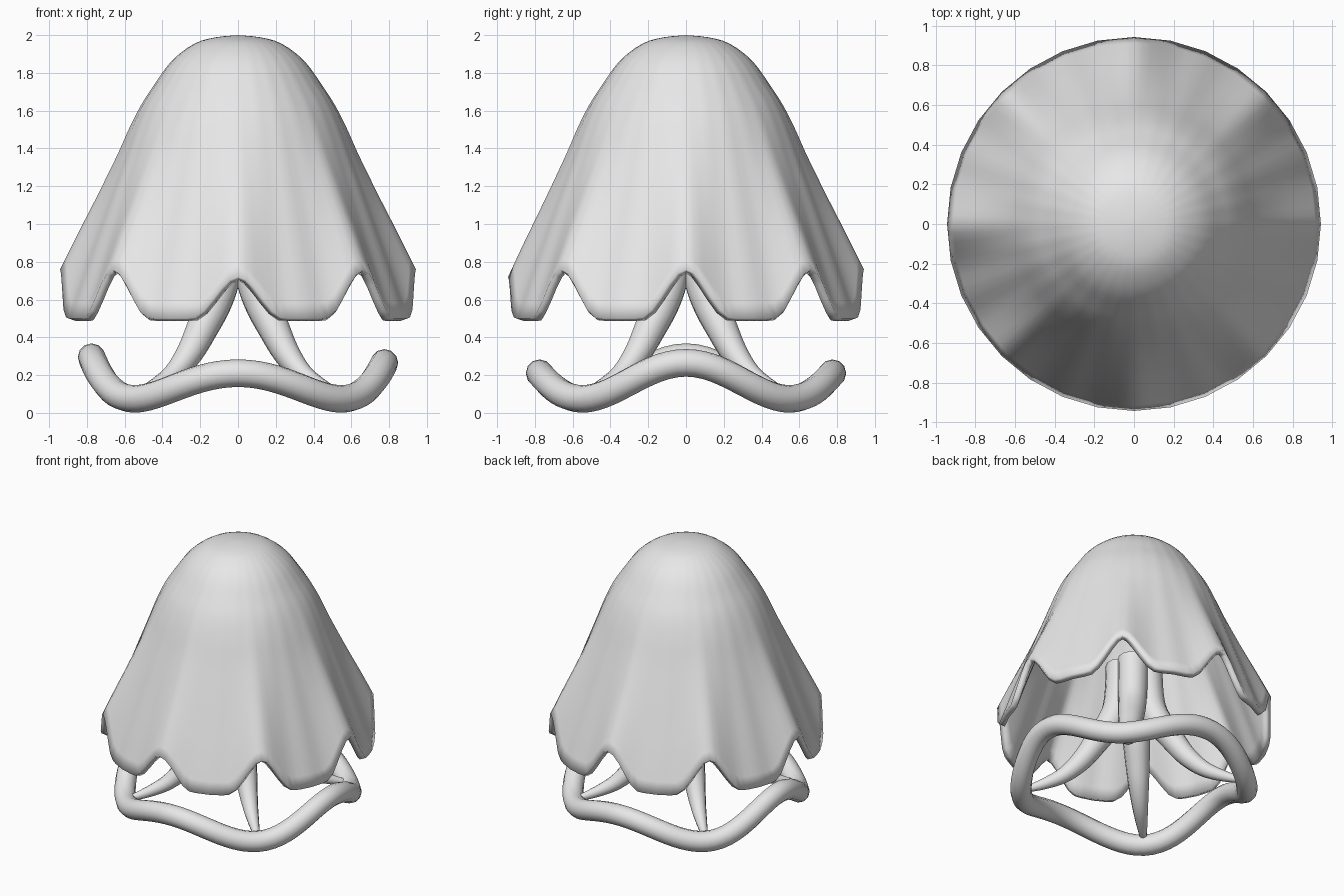
import bpy, bmesh, math
from mathutils import Vector

if "Cube" in bpy.data.objects:
    bpy.data.objects.remove(bpy.data.objects["Cube"])

grey = bpy.data.materials.new("pale_grey")
grey.diffuse_color = (0.8, 0.8, 0.8, 1)
grey.use_nodes = True
grey.node_tree.nodes["Principled BSDF"].inputs["Base Color"].default_value = grey.diffuse_color


def smooth_path(pts, n):
    """Catmull-Rom points through pts, n steps per span."""
    p = [Vector(q) for q in pts]
    p = [2 * p[0] - p[1]] + p + [2 * p[-1] - p[-2]]
    out = []
    for i in range(1, len(p) - 2):
        a, b, c, d = p[i - 1:i + 3]
        for k in range(n):
            t = k / n
            out.append(0.5 * (2 * b + (c - a) * t + (2 * a - 5 * b + 4 * c - d) * t * t
                              + (3 * b - a - 3 * c + d) * t ** 3))
    return out + [p[-2]]


def finish(ob, angle=40):
    ob.data.materials.clear()
    ob.data.materials.append(grey)
    bpy.ops.object.select_all(action='DESELECT')
    ob.select_set(True)
    bpy.context.view_layer.objects.active = ob
    if ob.type == 'CURVE':
        bpy.ops.object.convert(target='MESH')
    bpy.ops.object.shade_smooth_by_angle(angle=math.radians(angle))


def tube(name, pts, radii, closed=False):
    cu = bpy.data.curves.new(name, 'CURVE')
    cu.dimensions = '3D'
    cu.bevel_depth = 1.0
    cu.bevel_resolution = 4
    cu.use_fill_caps = not closed
    cu.twist_mode = 'Z_UP' if closed else 'MINIMUM'
    sp = cu.splines.new('POLY')
    sp.points.add(len(pts) - 1)
    for q, co, r in zip(sp.points, pts, radii):
        q.co = (*co, 1)
        q.radius = r
    sp.use_cyclic_u = closed
    ob = bpy.data.objects.new(name, cu)
    bpy.context.collection.objects.link(ob)
    finish(ob)


# Draped shade: bell profile, hem lifted into eight arches
profile = smooth_path([(0, 2, 0), (.12, 1.988, 0), (.23, 1.955, 0), (.35, 1.865, 0),
                       (.445, 1.735, 0), (.51, 1.635, 0), (.57, 1.52, 0), (.63, 1.385, 0),
                       (.70, 1.24, 0), (.77, 1.10, 0), (.855, .935, 0), (.942, .76, 0)], 3)
SEG = 128
step = math.tau / 32


def shade_point(r, z, j):
    th = math.tau * j / SEG
    rr = r * math.cos(step / 2) / math.cos(th % step - step / 2)   # 32-sided plan
    u = (math.degrees(th) + 22.5) % 45 - 22.5                      # angle from arch
    lift = 0.5 + 0.5 * math.cos(math.pi * min(abs(u) / 15.5, 1))
    w = max(0, (r - .5) / .442) ** 1.5
    dip = .04 * max(0, -math.sin(th)) ** 8                         # front arch is lower
    return (rr * math.cos(th), rr * math.sin(th), z - w * (.26 * (1 - lift) + dip * lift))


bm = bmesh.new()
top = bm.verts.new((0, 0, 2))
rows = [[bm.verts.new(shade_point(p.x, p.y, j)) for j in range(SEG)] for p in profile[1:]]
for j in range(SEG):
    k = (j + 1) % SEG
    bm.faces.new((top, rows[0][j], rows[0][k]))
    for a, b in zip(rows, rows[1:]):
        bm.faces.new((a[j], b[j], b[k], a[k]))
me = bpy.data.meshes.new("shade")
bm.to_mesh(me)
bm.free()
shade = bpy.data.objects.new("shade", me)
bpy.context.collection.objects.link(shade)
finish(shade)
sol = shade.modifiers.new("thickness", 'SOLIDIFY')
sol.thickness = 0.045
sol.offset = -1

# Wavy base ring, low at the four diagonals
ring = []
for i in range(96):
    th = math.tau * i / 96
    c, s = math.cos(th), math.sin(th)
    peak = .21 * s * s + (.28 - .015 * c) * c * c
    z = .074 + (peak - .074) * (.5 + .5 * math.cos(4 * th))
    ring.append((.775 * c, .775 * s, z))
tube("base_ring", ring, [.073] * 96, closed=True)

# Four tapered legs sweeping from the centre out to the low points of the ring
leg = smooth_path([(.09, 1.05, .105), (.10, .85, .102), (.125, .70, .098), (.18, .58, .094),
                   (.26, .46, .086), (.36, .32, .072), (.48, .21, .055),
                   (.62, .145, .038), (.77, .10, .018)], 4)
for n, deg in enumerate((45, 135, 225, 315)):
    c, s = math.cos(math.radians(deg)), math.sin(math.radians(deg))
    tube(f"leg_{n + 1}", [(p.x * c, p.x * s, p.y) for p in leg], [p.z for p in leg])
